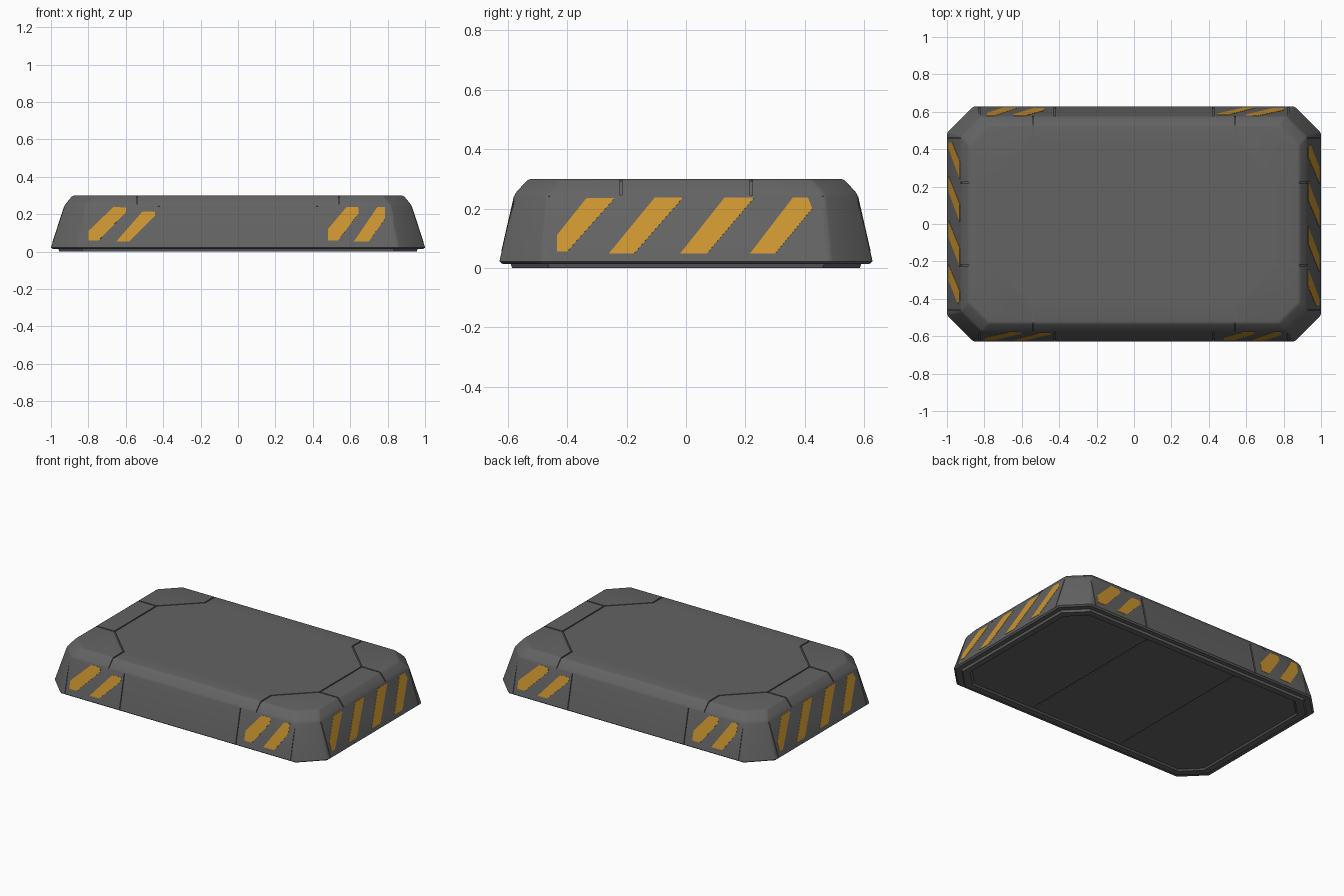
import bpy, bmesh, math
from mathutils import Vector, Matrix

if "Cube" in bpy.data.objects:
    bpy.data.objects.remove(bpy.data.objects["Cube"])


def material(name, rgb):
    m = bpy.data.materials.new(name)
    m.diffuse_color = (*rgb, 1)
    m.use_nodes = True
    m.node_tree.nodes["Principled BSDF"].inputs["Base Color"].default_value = m.diffuse_color
    return m


GREY = material("dark_grey_metal", (0.125, 0.125, 0.125))
ORANGE = material("warning_orange", (0.60, 0.30, 0.030))


def to_object(bm, name, mat):
    bmesh.ops.recalc_face_normals(bm, faces=bm.faces)
    me = bpy.data.meshes.new(name)
    bm.to_mesh(me)
    bm.free()
    me.materials.append(mat)
    ob = bpy.data.objects.new(name, me)
    bpy.context.collection.objects.link(ob)
    return ob


# Sloped side walls: half sizes at the foot and the shoulder
Z0, Z1 = 0.022, 0.25
FOOT, SHOULDER, TOP = (1.0, 0.628), (0.926, 0.576), (0.885, 0.53)


def octagon(hx, hy, c, z):
    return [(hx, -hy + c, z), (hx, hy - c, z), (hx - c, hy, z), (-hx + c, hy, z),
            (-hx, hy - c, z), (-hx, -hy + c, z), (-hx + c, -hy, z), (hx - c, -hy, z)]


# Main body: lofted octagons from the recessed underside to the top
rings = [(0.905, 0.535, 0.105, 0.009), (0.915, 0.545, 0.11, 0.0), (0.955, 0.585, 0.125, 0.0),
         (0.96, 0.59, 0.125, 0.014), (0.99, 0.618, 0.135, 0.014), (*FOOT, 0.14, Z0),
         (*SHOULDER, 0.11, Z1), (*TOP, 0.11, 0.3)]
bm = bmesh.new()
loops = [[bm.verts.new(p) for p in octagon(*r)] for r in rings]
for a, b in zip(loops, loops[1:]):
    for i in range(8):
        j = (i + 1) % 8
        bm.faces.new((a[i], a[j], b[j], b[i]))
bm.faces.new(loops[0])
bm.faces.new(loops[-1])
# soften the shoulder, top rim and corner edges
soft = [e for e in bm.edges if max(v.co.z for v in e.verts) > 0.1]
bmesh.ops.bevel(bm, geom=soft, offset=0.01, segments=2, profile=0.5, affect='EDGES')
body = to_object(bm, "platform_body", GREY)


def wall(axis, z):
    """Half distance of the wall at height z (axis 0 = ends, 1 = long sides)."""
    t = (z - Z0) / (Z1 - Z0)
    return FOOT[axis] + (SHOULDER[axis] - FOOT[axis]) * t


def side_point(turn, u, z, off=0.0):
    """Point on a wall; turn 0 front, 1 right, 2 back, 3 left."""
    axis = 1 if turn % 2 == 0 else 0
    slope = (FOOT[axis] - SHOULDER[axis]) / (Z1 - Z0)
    n = Vector((0, -1, slope)).normalized()
    p = Vector((u, -wall(axis, z), z)) + n * off
    return Matrix.Rotation(turn * math.pi / 2, 3, 'Z') @ p


# Panel seams: thin boxes cut along lines lying on the surface
cut = bmesh.new()


def seam(p, q, n, w=0.008, depth=0.007):
    p, q, n = Vector(p), Vector(q), Vector(n).normalized()
    d = (q - p).normalized()
    n = (n - d * n.dot(d)).normalized()
    s = d.cross(n)
    m = Matrix((d * ((q - p).length + w * 0.9), s * w, n * depth * 2)).transposed().to_4x4()
    m.translation = (p + q) / 2
    bmesh.ops.create_cube(cut, size=1, matrix=m)


UP = (0, 0, 1)
for sx in (1, -1):
    for sy in (1, -1):
        # corner panel outline on the top, running over the rim
        seam((sx * 0.75, sy * 0.22, 0.3), (sx * 0.54, sy * 0.425, 0.3), UP)
        seam((sx * 0.54, sy * 0.425, 0.3), (sx * 0.54, sy * TOP[1], 0.3), UP)
        seam((sx * 0.54, sy * TOP[1], 0.3), (sx * 0.54, sy * SHOULDER[1], Z1), (0, sy, 1))
        seam((sx * 0.75, sy * 0.22, 0.3), (sx * TOP[0], sy * 0.22, 0.3), UP)
        seam((sx * TOP[0], sy * 0.22, 0.3), (sx * SHOULDER[0], sy * 0.22, Z1), (sx, 0, 1))
    seam((sx * 0.75, -0.22, 0.3), (sx * 0.75, 0.22, 0.3), UP)
    # underside dividers
    seam((sx * 0.34, -0.52, 0.009), (sx * 0.34, 0.52, 0.009), UP, 0.012, 0.006)

# upright seams on the walls
for turn in range(4):
    for u in ((0.425, 0.825) if turn % 2 == 0 else (0.46,)):
        for s in (1, -1):
            a, b = side_point(turn, s * u, 0.03), side_point(turn, s * u, 0.24)
            n = side_point(turn, u, 0.1, 1) - side_point(turn, u, 0.1)
            seam(a, b, n, 0.008 if u == 0.425 else 0.005, 0.007 if u == 0.425 else 0.004)

cutter = to_object(cut, "seam_cutter", GREY)
cutter.hide_render = True
mod = body.modifiers.new("seams", 'BOOLEAN')
mod.operation, mod.object, mod.solver, mod.use_self = 'DIFFERENCE', cutter, 'EXACT', True
bpy.context.view_layer.objects.active = body
body.select_set(True)
bpy.ops.object.modifier_apply(modifier=mod.name)
bpy.data.objects.remove(cutter)
bpy.ops.object.shade_smooth_by_angle(angle=math.radians(25))


# Hazard stripes: thin slanted plates lying on the walls
def stripes(turn, name, shapes):
    bm = bmesh.new()
    for shape in shapes:
        low = [bm.verts.new(side_point(turn, u, z, -0.004)) for u, z in shape]
        top = [bm.verts.new(side_point(turn, u, z, 0.0015)) for u, z in shape]
        bm.faces.new(low)
        bm.faces.new(top)
        for i in range(len(low)):
            j = (i + 1) % len(low)
            bm.faces.new((low[i], low[j], top[j], top[i]))
    return to_object(bm, name, ORANGE)


LONG = [[(-0.80, 0.06), (-0.745, 0.06), (-0.60, 0.21), (-0.60, 0.235), (-0.665, 0.24), (-0.80, 0.11)],
        [(-0.65, 0.055), (-0.58, 0.055), (-0.445, 0.19), (-0.445, 0.215), (-0.51, 0.215)],
        [(0.48, 0.06), (0.535, 0.06), (0.645, 0.205), (0.645, 0.238), (0.58, 0.238), (0.48, 0.12)],
        [(0.62, 0.055), (0.70, 0.055), (0.785, 0.175), (0.785, 0.238), (0.745, 0.238)]]
END = [[(-0.435, 0.055), (-0.40, 0.055), (-0.24, 0.235), (-0.335, 0.235), (-0.435, 0.11)],
       [(-0.26, 0.048), (-0.175, 0.048), (-0.01, 0.237), (-0.105, 0.237)],
       [(-0.02, 0.048), (0.07, 0.048), (0.23, 0.237), (0.13, 0.237)],
       [(0.215, 0.048), (0.30, 0.048), (0.425, 0.20), (0.41, 0.237), (0.36, 0.237)]]
for turn, side in enumerate(("front", "right", "back", "left")):
    stripes(turn, side + "_stripes", LONG if turn % 2 == 0 else END)
